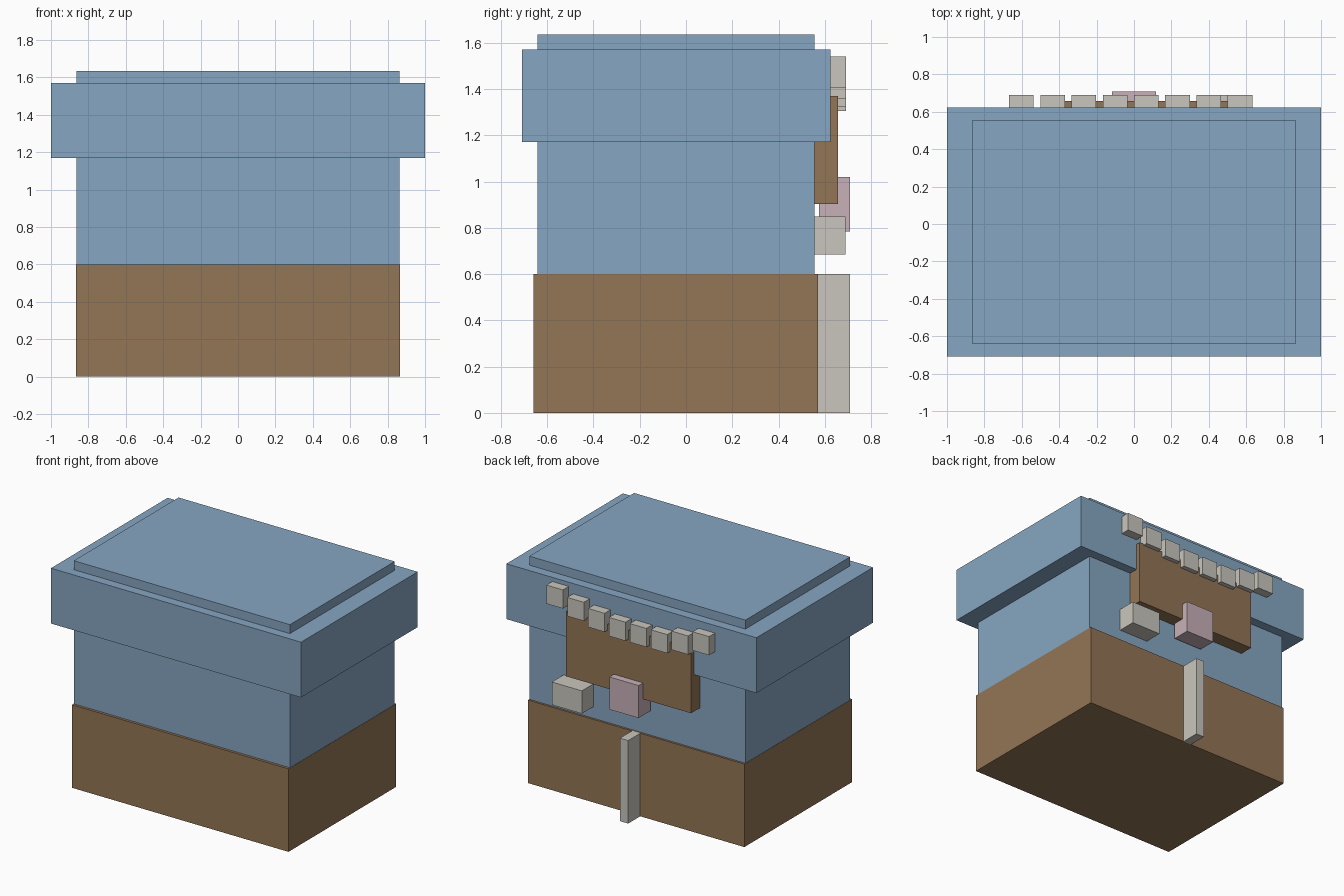
import bpy
import bmesh
from mathutils import Vector

cube = bpy.data.objects.get("Cube")
if cube:
    bpy.data.objects.remove(cube, do_unlink=True)


def make_material(name, rgb):
    mat = bpy.data.materials.new(name)
    mat.use_nodes = True
    colour = (*rgb, 1.0)
    mat.diffuse_color = colour
    mat.node_tree.nodes["Principled BSDF"].inputs["Base Color"].default_value = colour
    return mat


blue = make_material("soft blue", (0.24, 0.38, 0.54))
brown = make_material("wood brown", (0.295, 0.18, 0.092))
stone = make_material("pale stone", (0.59, 0.565, 0.51))
pink = make_material("dusty pink", (0.58, 0.44, 0.48))


def box(name, mat, x, y, z):
    """Box spanning the given (low, high) range on each axis."""
    low, high = (Vector(corner) for corner in zip(x, y, z))
    bm = bmesh.new()
    bmesh.ops.create_cube(bm, size=1)
    bmesh.ops.scale(bm, vec=high - low, verts=bm.verts)
    bmesh.ops.translate(bm, vec=(low + high) / 2, verts=bm.verts)
    mesh = bpy.data.meshes.new(name)
    bm.to_mesh(mesh)
    bm.free()
    mesh.materials.append(mat)
    obj = bpy.data.objects.new(name, mesh)
    bpy.context.collection.objects.link(obj)
    return obj


def span(half):
    return (-half, half)


# Main masses: base sleeve, tall body and overhanging rim
BODY_BACK, RIM_BACK = 0.555, 0.624
box("base", brown, span(0.866), (-0.66, 0.57), (0, 0.6))
box("body", blue, span(0.864), (-0.641, BODY_BACK), (0.3, 1.635))
box("rim", blue, span(1.0), (-0.708, RIM_BACK), (1.17, 1.57))

# Parts on the back
box("back_panel", brown, span(0.5), (BODY_BACK, 0.657), (0.903, 1.37))
box("back_post", stone, span(0.033), (0.57, 0.708), (0, 0.6))
box("pink_block", pink, span(0.117), (0.575, 0.708), (0.785, 1.02))
box("side_block", stone, (0.35, 0.59), (BODY_BACK, 0.69), (0.685, 0.85))

# Curved row of small blocks along the rim
tops = [1.515, 1.475, 1.44, 1.44, 1.44, 1.46, 1.495, 1.54]
for i, top in enumerate(tops):
    left = -0.668 + i * 0.167
    box(f"row_block_{i + 1}", stone, (left, left + 0.132),
        (RIM_BACK, 0.691), (top - 0.135, top))
